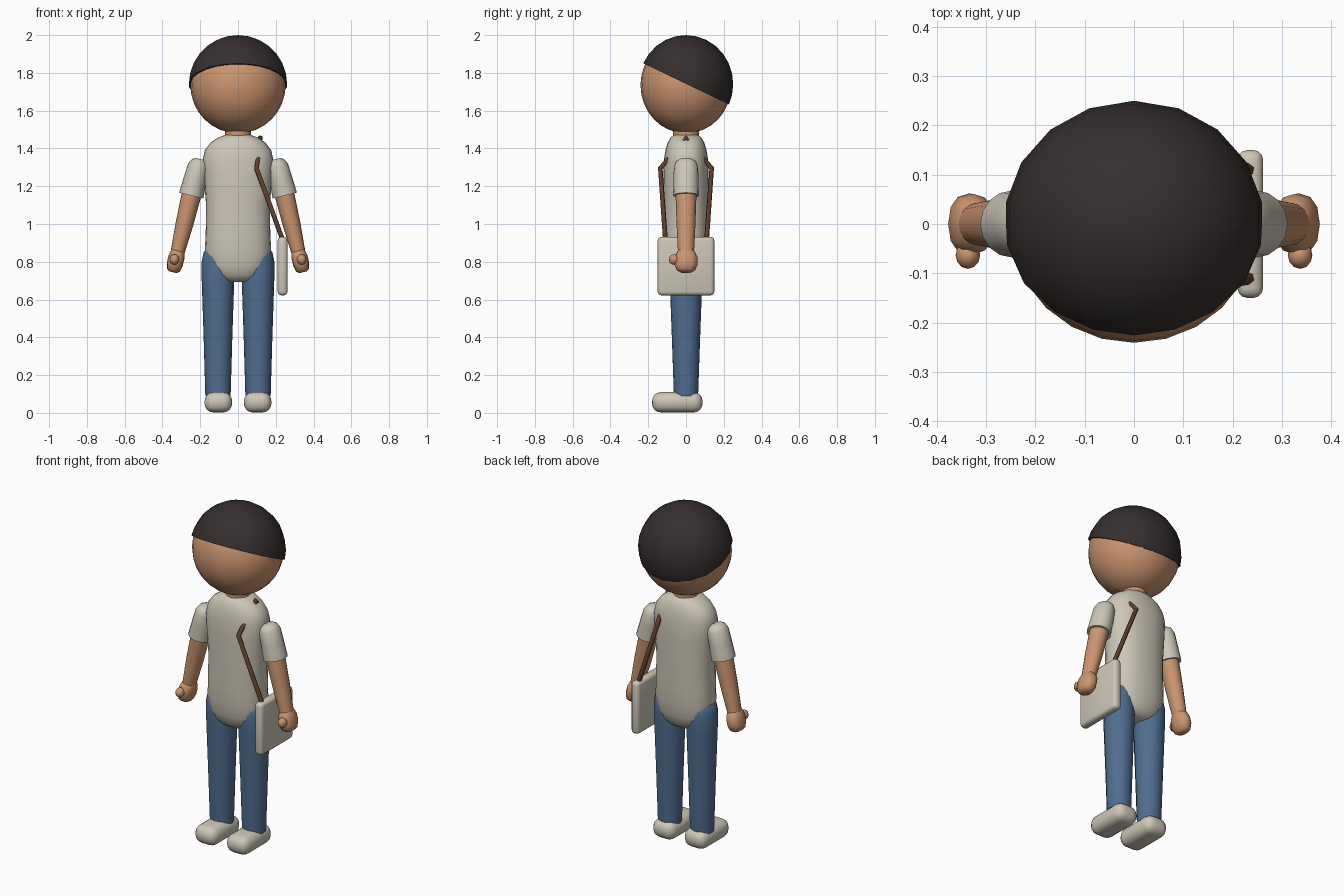
import bpy, bmesh, math
from mathutils import Matrix, Vector

if "Cube" in bpy.data.objects:
    bpy.data.objects.remove(bpy.data.objects["Cube"])


def material(name, r, g, b):
    m = bpy.data.materials.new(name)
    m.diffuse_color = (r, g, b, 1)
    m.use_nodes = True
    m.node_tree.nodes["Principled BSDF"].inputs["Base Color"].default_value = m.diffuse_color
    return m


SKIN = material("skin", 0.60, 0.30, 0.16)
HAIR = material("dark hair", 0.036, 0.027, 0.027)
SHIRT = material("cream cloth", 0.61, 0.57, 0.475)
JEANS = material("blue denim", 0.080, 0.155, 0.28)
STRAP = material("brown leather", 0.12, 0.050, 0.025)


def finish(bm, name, mat, angle=45):
    bmesh.ops.recalc_face_normals(bm, faces=bm.faces)
    me = bpy.data.meshes.new(name)
    bm.to_mesh(me)
    bm.free()
    me.materials.append(mat)
    me.shade_smooth()
    me.set_sharp_from_angle(angle=math.radians(angle))
    ob = bpy.data.objects.new(name, me)
    bpy.context.collection.objects.link(ob)
    return ob


def loft(name, mat, rings, sides=16, power=2.0, matrix=Matrix(), angle=50):
    """Closed stack of superellipse rings (z, rx, ry)."""
    bm = bmesh.new()
    loops = []
    for z, rx, ry in rings:
        loop = []
        for i in range(sides):
            a = 2 * math.pi * i / sides
            c, s = math.cos(a), math.sin(a)
            x = rx * math.copysign(abs(c) ** (2 / power), c)
            y = ry * math.copysign(abs(s) ** (2 / power), s)
            loop.append(bm.verts.new((x, y, z)))
        loops.append(loop)
    for a, b in zip(loops, loops[1:]):
        for i in range(sides):
            j = (i + 1) % sides
            bm.faces.new((a[i], a[j], b[j], b[i]))
    bm.faces.new(loops[0])
    bm.faces.new(loops[-1])
    bm.transform(matrix)
    return finish(bm, name, mat, angle)


def ball(name, mat, center, radii, u=20, v=14, cut=None):
    bm = bmesh.new()
    bmesh.ops.create_uvsphere(bm, u_segments=u, v_segments=v, radius=1)
    bm.transform(Matrix.Translation(center) @ Matrix.Diagonal((*radii, 1)))
    if cut:
        res = bmesh.ops.bisect_plane(bm, geom=bm.verts[:] + bm.edges[:] + bm.faces[:],
                                     plane_co=cut[0], plane_no=cut[1], clear_inner=True)
        edges = [e for e in res["geom_cut"] if isinstance(e, bmesh.types.BMEdge)]
        bmesh.ops.contextual_create(bm, geom=edges)
    return finish(bm, name, mat)


def rounded_box(name, mat, center, size, bevel, segments):
    bm = bmesh.new()
    bmesh.ops.create_cube(bm, size=1)
    bm.transform(Matrix.Translation(center) @ Matrix.Diagonal((*size, 1)))
    bmesh.ops.bevel(bm, geom=bm.edges[:], offset=bevel, segments=segments,
                    profile=0.5, affect='EDGES')
    return finish(bm, name, mat)


# Head, tilted hair cap and neck
ball("head", SKIN, (0, 0, 1.735), (0.252, 0.241, 0.255), 24, 16)
ball("hair", HAIR, (0, 0, 1.74), (0.264, 0.25, 0.26), 18, 14,
     cut=(Vector((0, 0, 1.742)), Vector((0, 0.479, 1)).normalized()))
loft("neck", SKIN, [(1.42, 0.068, 0.068), (1.53, 0.068, 0.068)])

# Shirt body
loft("shirt", SHIRT, [
    (0.692, 0.06, 0.045), (0.70, 0.10, 0.07), (0.73, 0.138, 0.095),
    (0.78, 0.165, 0.11), (0.86, 0.176, 0.118), (0.95, 0.171, 0.12),
    (1.10, 0.169, 0.12), (1.25, 0.181, 0.12), (1.34, 0.187, 0.117),
    (1.39, 0.176, 0.109), (1.43, 0.146, 0.097), (1.458, 0.105, 0.082),
    (1.472, 0.065, 0.062)], sides=24, power=2.3, angle=60)

for side, word in ((-1, "left"), (1, "right")):
    # Trouser leg and shoe
    loft(word + "_leg", JEANS, [
        (0.09, 0.067, 0.064), (0.40, 0.076, 0.075), (0.70, 0.086, 0.086),
        (0.80, 0.087, 0.088), (0.85, 0.076, 0.078), (0.88, 0.045, 0.048)],
        matrix=Matrix.Translation((side * 0.106, 0, 0)))
    rounded_box(word + "_shoe", SHIRT, (side * 0.104, -0.046, 0.056),
                (0.146, 0.268, 0.108), 0.048, 4)

    # Arm parts hang down a tilted axis from the shoulder
    arm = (Matrix.Translation((side * 0.202, 0, 1.34))
           @ Matrix.Rotation(side * math.radians(-13.5), 4, 'Y'))
    loft(word + "_sleeve", SHIRT, [
        (0.004, 0.025, 0.03), (-0.008, 0.043, 0.052), (-0.035, 0.056, 0.064),
        (-0.10, 0.061, 0.066), (-0.195, 0.066, 0.068)], matrix=arm)
    loft(word + "_arm", SKIN, [
        (-0.10, 0.054, 0.057), (-0.20, 0.052, 0.055), (-0.35, 0.047, 0.05),
        (-0.52, 0.036, 0.042)], matrix=arm)
    loft(word + "_hand", SKIN, [
        (-0.485, 0.025, 0.03), (-0.50, 0.036, 0.047), (-0.53, 0.043, 0.061),
        (-0.57, 0.043, 0.062), (-0.60, 0.036, 0.049), (-0.612, 0.02, 0.03)],
        sides=12, power=2.3, matrix=arm)
    ball(word + "_thumb", SKIN, (side * 0.337, -0.063, 0.812),
         (0.025, 0.028, 0.028), 12, 8)

# Shoulder bag
rounded_box("bag", SHIRT, (0.236, 0, 0.777), (0.052, 0.30, 0.31), 0.02, 3)

# Strap looping over the shoulder
curve = bpy.data.curves.new("strap_path", 'CURVE')
curve.dimensions = '3D'
curve.bevel_depth = 0.013
curve.bevel_resolution = 1
curve.use_fill_caps = True
points = [(0.242, -0.108, 0.90), (0.098, -0.136, 1.295), (0.118, 0, 1.457),
          (0.098, 0.136, 1.295), (0.242, 0.108, 0.90)]
spline = curve.splines.new('POLY')
spline.points.add(len(points) - 1)
for p, co in zip(spline.points, points):
    p.co = (*co, 1)
curve.materials.append(STRAP)
bpy.context.collection.objects.link(bpy.data.objects.new("strap", curve))
